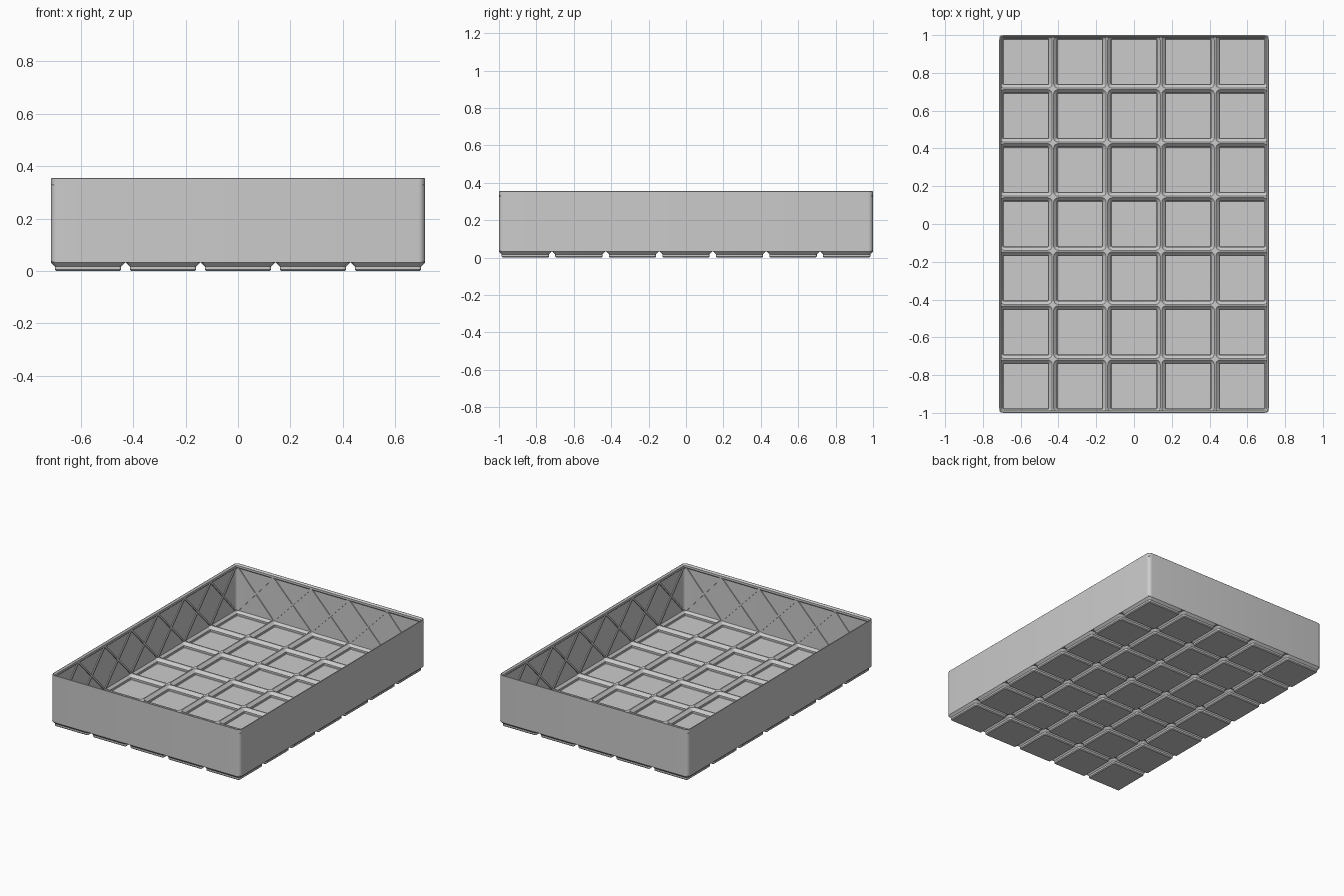
import bpy, bmesh, math

if "Cube" in bpy.data.objects:
    bpy.data.objects.remove(bpy.data.objects["Cube"])

NX, NY = 5, 7
HX, HY, H = 0.7138, 1.0, 0.355      # tray half sizes and height
P = 2 * HY / (NY - 0.012)           # cell pitch
ZB, T, R = 0.0324, 0.006, 0.0256    # foot height, wall thickness, corner radius
SEG = 6

mat = bpy.data.materials.new("grey plastic")
mat.diffuse_color = (0.6, 0.6, 0.6, 1)
mat.use_nodes = True
mat.node_tree.nodes["Principled BSDF"].inputs["Base Color"].default_value = mat.diffuse_color


def finish(bm, name):
    bmesh.ops.recalc_face_normals(bm, faces=bm.faces)
    me = bpy.data.meshes.new(name)
    bm.to_mesh(me)
    bm.free()
    me.materials.append(mat)
    ob = bpy.data.objects.new(name, me)
    bpy.context.collection.objects.link(ob)
    bpy.ops.object.select_all(action='DESELECT')
    ob.select_set(True)
    bpy.context.view_layer.objects.active = ob
    bpy.ops.object.shade_smooth_by_angle(angle=math.radians(25))
    return ob


def ring(bm, cx, cy, ax, ay, r, z):
    """Rounded rectangle: corner centres at +-ax, +-ay, radius r."""
    vs = []
    for q, (sx, sy) in enumerate(((1, 1), (-1, 1), (-1, -1), (1, -1))):
        for i in range(SEG + 1):
            a = math.pi / 2 * (q + i / SEG)
            vs.append(bm.verts.new((cx + sx * ax + r * math.cos(a),
                                    cy + sy * ay + r * math.sin(a), z)))
    return vs


def bridge(bm, a, b):
    n = len(a)
    for i in range(n):
        bm.faces.new((a[i], a[(i + 1) % n], b[(i + 1) % n], b[i]))


def prism(bm, low, high):
    """Closed solid between two matching polygons."""
    a = [bm.verts.new(p) for p in low]
    b = [bm.verts.new(p) for p in high]
    bm.faces.new(a)
    bm.faces.new(b)
    bridge(bm, a, b)


def centre(i, n):
    return (i - (n - 1) / 2) * P


# Hollow stepped feet, one per cell (half width, z): outside up, inside down
FOOT = [(.1213, 0), (.1267, .0055), (.1267, .0177), (.1414, ZB), (.1414, ZB + T),
        (.139, ZB + T), (.1207, .0201), (.1207, .0079), (.1188, T)]
bm = bmesh.new()
core = .1414 - R
for i in range(NX):
    for j in range(NY):
        rings = [ring(bm, centre(i, NX), centre(j, NY), core, core, h - core, z)
                 for h, z in FOOT]
        for a, b in zip(rings, rings[1:]):
            bridge(bm, a, b)
        bm.faces.new(rings[0])
        bm.faces.new(rings[-1])
finish(bm, "hollow_feet")

# Ridges closing the gaps between feet, with star plates at the crossings
bm = bmesh.new()


def plate(pts):
    pts = [(max(-HX + .001, min(HX - .001, x)), max(-HY + .001, min(HY - .001, y)))
           for x, y in pts]
    prism(bm, [(x, y, ZB) for x, y in pts], [(x, y, ZB + T) for x, y in pts])


W = 0.0035
for i in range(NX - 1):
    x = centre(i, NX) + P / 2
    plate([(x - W, -HY), (x + W, -HY), (x + W, HY), (x - W, HY)])
for j in range(NY - 1):
    y = centre(j, NY) + P / 2
    plate([(-HX, y - W), (HX, y - W), (HX, y + W), (-HX, y + W)])
for i in range(NX + 1):
    for j in range(NY + 1):
        if i in (0, NX) and j in (0, NY):
            continue
        x, y = (i - NX / 2) * P, (j - NY / 2) * P
        pts = []
        for k in range(8):
            r, a = (.014 if k % 2 else .028), k * math.pi / 4
            pts.append((x + r * math.cos(a), y + r * math.sin(a)))
        plate(pts)
finish(bm, "floor_ridges")

# Thin outer wall with a thickened lip (inset from outside, z)
WALL = [(0, ZB), (0, H - .002), (.002, H), (.004, H), (.013, H - .010),
        (.013, .331), (T, .324), (T, ZB)]
bm = bmesh.new()
rings = [ring(bm, 0, 0, HX - R, HY - R, R - d, z) for d, z in WALL]
for a, b in zip(rings, rings[1:] + rings[:1]):
    bridge(bm, a, b)
finish(bm, "outer_wall")

# Crossed diagonal ribs on the inside of each wall, one pair per cell
bm = bmesh.new()
RW = 0.008


def cross_ribs(n, half, place):
    lim = half - .016
    for i in range(n):
        a, b = (i - n / 2) * P, (i + 1 - n / 2) * P
        a, b = max(a, -lim), min(b, lim)
        for lo, hi in ((a, b), (b, a)):
            quad = [(lo - RW, ZB + .002), (lo + RW, ZB + .002),
                    (hi + RW, .331), (hi - RW, .331)]
            prism(bm, [place(u, .003, z) for u, z in quad],
                  [place(u, .012, z) for u, z in quad])


for s in (-1, 1):
    cross_ribs(NX, HX, lambda u, d, z: (u, s * (HY - d), z))
    cross_ribs(NY, HY, lambda u, d, z: (s * (HX - d), u, z))
finish(bm, "wall_ribs")
